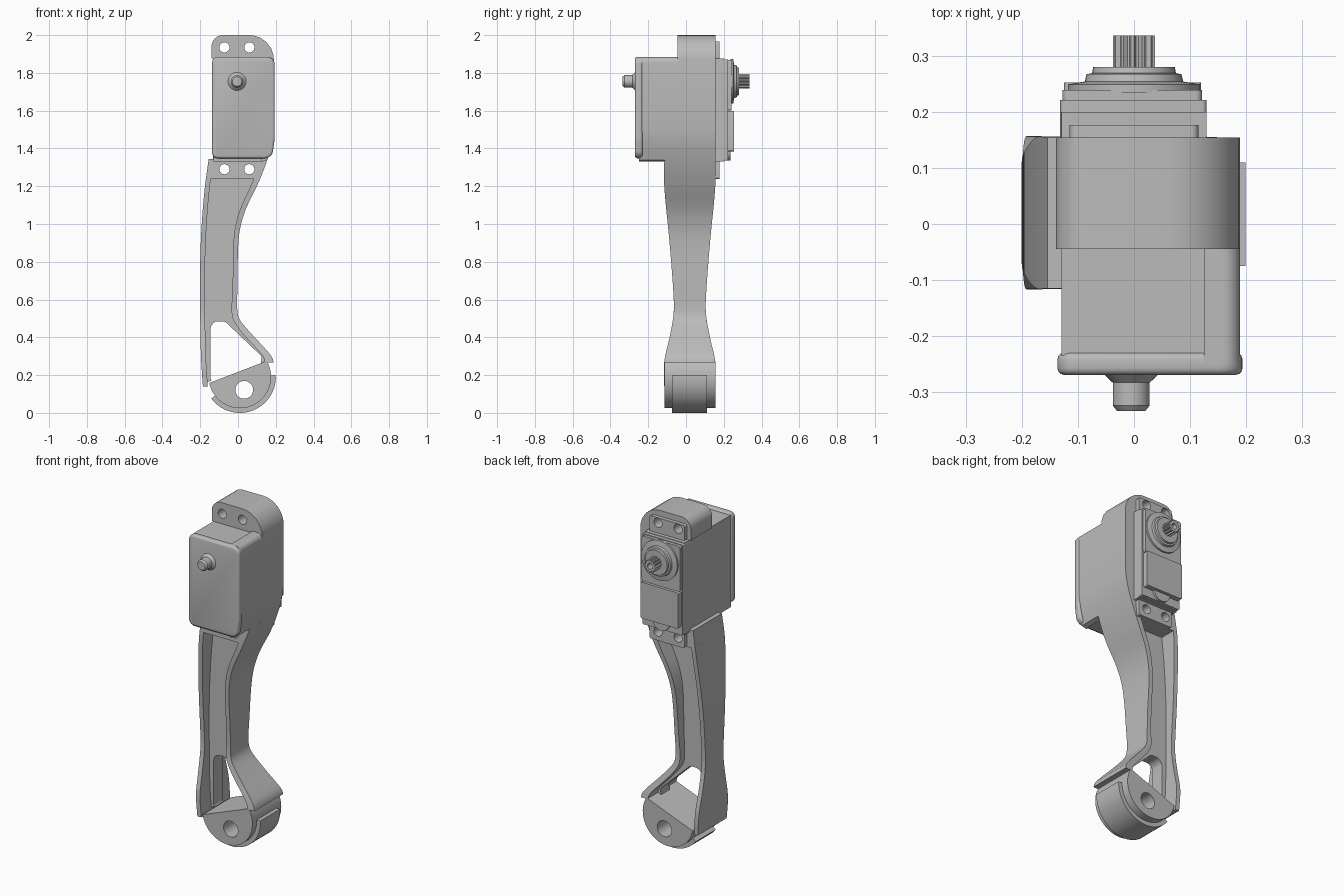
import bpy, bmesh, math
from mathutils import Vector

if "Cube" in bpy.data.objects:
    bpy.data.objects.remove(bpy.data.objects["Cube"])

grey = bpy.data.materials.new("plain grey")
grey.use_nodes = True
grey.diffuse_color = (0.5, 0.5, 0.5, 1)
grey.node_tree.nodes["Principled BSDF"].inputs["Base Color"].default_value = (0.5, 0.5, 0.5, 1)


def select(ob):
    bpy.ops.object.select_all(action='DESELECT')
    bpy.context.view_layer.objects.active = ob
    ob.select_set(True)


def finish(name, bm, bevel=0):
    bmesh.ops.remove_doubles(bm, verts=bm.verts, dist=1e-5)
    bmesh.ops.recalc_face_normals(bm, faces=bm.faces)
    mesh = bpy.data.meshes.new(name)
    bm.to_mesh(mesh)
    bm.free()
    ob = bpy.data.objects.new(name, mesh)
    bpy.context.collection.objects.link(ob)
    mesh.materials.append(grey)
    select(ob)
    if bevel:
        mod = ob.modifiers.new("Bevel", 'BEVEL')
        mod.width, mod.segments, mod.angle_limit = bevel, 3, math.radians(40)
        bpy.ops.object.modifier_apply(modifier=mod.name)
    bpy.ops.object.shade_smooth_by_angle(angle=math.radians(35))
    return ob


def prism(name, pts, y0, y1, bevel=0):
    """Extrude an x-z outline along y."""
    bm = bmesh.new()
    face = bm.faces.new([bm.verts.new((x, y0, z)) for x, z in pts])
    ext = bmesh.ops.extrude_face_region(bm, geom=[face])["geom"]
    bmesh.ops.translate(bm, vec=(0, y1 - y0, 0), verts=[v for v in ext if isinstance(v, bmesh.types.BMVert)])
    return finish(name, bm, bevel)


def rounded(corners, seg=6):
    """Outline with a fillet at each (x, z, radius) corner."""
    out = []
    for i, (x, z, r) in enumerate(corners):
        p = Vector((x, z))
        if r == 0:
            out.append((x, z))
            continue
        a = (Vector(corners[i - 1][:2]) - p).normalized()
        b = (Vector(corners[(i + 1) % len(corners)][:2]) - p).normalized()
        half_angle = a.angle(b) / 2
        mid = p + (a + b).normalized() * r / math.sin(half_angle)
        s, e = (p + d * r / math.tan(half_angle) - mid for d in (a, b))
        for k in range(seg + 1):
            out.append(tuple(mid + s.lerp(e, k / seg).normalized() * r))
    return out


def rect(x0, x1, z0, z1, r=0):
    return rounded([(x0, z0, r), (x1, z0, r), (x1, z1, r), (x0, z1, r)])


def arc(cx, cz, r, a0, a1, n):
    angles = [math.radians(a0 + (a1 - a0) * i / n) for i in range(n + 1)]
    return [(cx + r * math.cos(a), cz + r * math.sin(a)) for a in angles]


def circle(x, z, r, n=28):
    return arc(x, z, r, 0, 360, n)[:-1]


def cut(ob, pts, y0=-0.5, y1=0.5):
    tool = prism("cutter", pts, y0, y1)
    tool.hide_render = True
    mod = ob.modifiers.new("Cut", 'BOOLEAN')
    mod.operation, mod.solver, mod.object = 'DIFFERENCE', 'EXACT', tool
    select(ob)
    bpy.ops.object.modifier_apply(modifier=mod.name)
    bpy.ops.object.shade_smooth_by_angle(angle=math.radians(35))
    bpy.data.objects.remove(tool)


def stack(name, rings_of_points):
    """Skin a pile of equal rings and cap both ends."""
    bm = bmesh.new()
    rings = [[bm.verts.new(p) for p in ring] for ring in rings_of_points]
    for a, b in zip(rings, rings[1:]):
        for i in range(len(a)):
            j = (i + 1) % len(a)
            bm.faces.new((a[i], a[j], b[j], b[i]))
    bm.faces.new(rings[0])
    bm.faces.new(rings[-1])
    return finish(name, bm)


def lathe(name, profile, x, z, n=32):
    """Spin an (r, y) profile about the y axis through x, z."""
    return stack(name, [[(px, y, pz) for px, pz in circle(x, z, r, n)] for r, y in profile])


def curve(keys):
    """Smooth function of z through (z, value) keys in rising z."""
    def slope(i):
        a, b = keys[max(i - 1, 0)], keys[min(i + 1, len(keys) - 1)]
        return (b[1] - a[1]) / (b[0] - a[0])

    def value(z):
        i = max(k for k in range(len(keys) - 1) if k == 0 or keys[k][0] <= z)
        (z0, v0), (z1, v1) = keys[i], keys[i + 1]
        h = z1 - z0
        t = (z - z0) / h
        return ((1 + 2 * t) * (1 - t) ** 2 * v0 + t * (1 - t) ** 2 * h * slope(i)
                + t * t * (3 - 2 * t) * v1 + t * t * (t - 1) * h * slope(i + 1))
    return value


left = curve([(.14, -.186), (.3, -.196), (.5, -.2), (.8, -.2), (1, -.192), (1.2, -.175), (1.345, -.155)])
right = curve([(.27, .187), (.3, .178), (.44, .052), (.5, .006), (.55, -.004), (.7, -.002), (.86, 0),
               (.97, .01), (1.075, .04), (1.2, .1), (1.31, .145), (1.42, .178), (1.5, .19)])
wall = curve([(.27, .045), (.42, .045), (.54, .03), (.9, .026), (1.25, .035)])
half = curve([(.13, .135), (.27, .135), (.4, .107), (.52, .086), (.62, .086), (.9, .107), (1.2, .135), (1.345, .135)])


def loft(name, z0, z1, xa, xb, n):
    """Upright bar whose sides follow curves in z."""
    rings = []
    for k in range(n + 1):
        z = z0 + (z1 - z0) * k / n
        a, b, w = xa(z), xb(z), half(z)
        rings.append([(a, .02 - w, z), (b, .02 - w, z), (b, .02 + w, z), (a, .02 + w, z)])
    return stack(name, rings)


# Leg: two side walls, a recessed web with a window, and a solid top
loft("leg_outer_wall", .14, 1.25, left, lambda z: left(z) + .026, 40)
loft("leg_inner_wall", .268, 1.25, lambda z: right(z) - wall(z), right, 56)
leg_top = loft("leg_top_block", 1.24, 1.345, left, right, 6)
steps = [.28 + .98 * i / 40 for i in range(41)]
web = prism("leg_web", [(left(.16) + .015, .16)] + [(right(z) - .015, z) for z in steps]
            + [(left(z) + .015, z) for z in reversed(steps)], -.02, .06)
cut(web, rounded([(-.145, .165, .012), (.122, .262, .008), (.125, .3, .02), (-.07, .485, .035), (-.145, .485, .04)]))

# Foot: half disc with a raised outer band and an axle hole
foot = prism("foot_disc", arc(.01, .19, .165, 191, 391, 40), -.115, .155)
cut(foot, circle(.033, .122, .047))
prism("foot_band", arc(.01, .19, .19, 217, 363, 30) + arc(.01, .19, .155, 363, 217, 30), -.075, .11)

# Bracket: top tab and one side wall around the servo
contour = [(right(z), z) for z in (1.34, 1.38, 1.42, 1.46)]
bracket = prism("servo_bracket", contour + rounded([(.19, 1.5, 0), (.19, 2, .13), (-.14, 2, .06), (-.14, 1.875, 0),
                                                    (.125, 1.875, 0), (.125, 1.34, 0)]), -.045, .155)
prism("side_shell", contour + rounded([(.19, 1.5, 0), (.19, 1.885, .03), (.125, 1.885, 0), (.125, 1.33, 0)]),
      -.25, -.04)
prism("front_cover", rounded([(-.137, 1.348, .03), (.18, 1.348, .045), (.194, 1.45, .05),
                              (.194, 1.885, .04), (-.137, 1.885, .03)]), -.27, -.23, .012)

# Servo body, stepped rear and mounting flanges
prism("servo_body", rect(-.13, .13, 1.33, 1.875), -.235, .2)
prism("servo_rear_case", rect(-.132, .13, 1.335, 1.872, .008), .15, .222)
prism("servo_rear_top", rect(-.128, .122, 1.6, 1.868, .012), .22, .24)
prism("servo_rear_plate", rect(-.125, .12, 1.385, 1.598, .008), .22, .253)
lathe("servo_rear_screw", [(.055, .21), (.055, .235)], 0, 1.39)
flanges = [prism("servo_upper_flange", rect(-.115, .115, 1.87, 1.965, .012), .15, .177),
           prism("servo_lower_flange", rect(-.115, .115, 1.238, 1.34, .012), .15, .177)]
for x in (-.072, .06):
    for ob in (bracket, flanges[0]):
        cut(ob, circle(x, 1.935, .027, 20))
    for ob in (leg_top, flanges[1]):
        cut(ob, circle(x, 1.29, .027, 20))

# Output boss with toothed shaft, and the pivot pin on the front
lathe("output_boss", [(.118, .235), (.118, .25), (.088, .255), (.085, .268), (.075, .27), (.073, .281), (.045, .281)],
      0, 1.755, 40)
teeth = [(r * math.cos(a), 1.755 + r * math.sin(a)) for i in range(48)
         for r, a in [(.038 if i % 4 < 2 else .03, i * math.pi / 24)]]
shaft = prism("toothed_shaft", teeth, .27, .337)
cut(shaft, circle(0, 1.755, .017, 16), .29, .4)
lathe("front_pivot_pin", [(.048, -.26), (.048, -.27), (.033, -.284), (.033, -.325), (.025, -.335)], -.005, 1.755)
